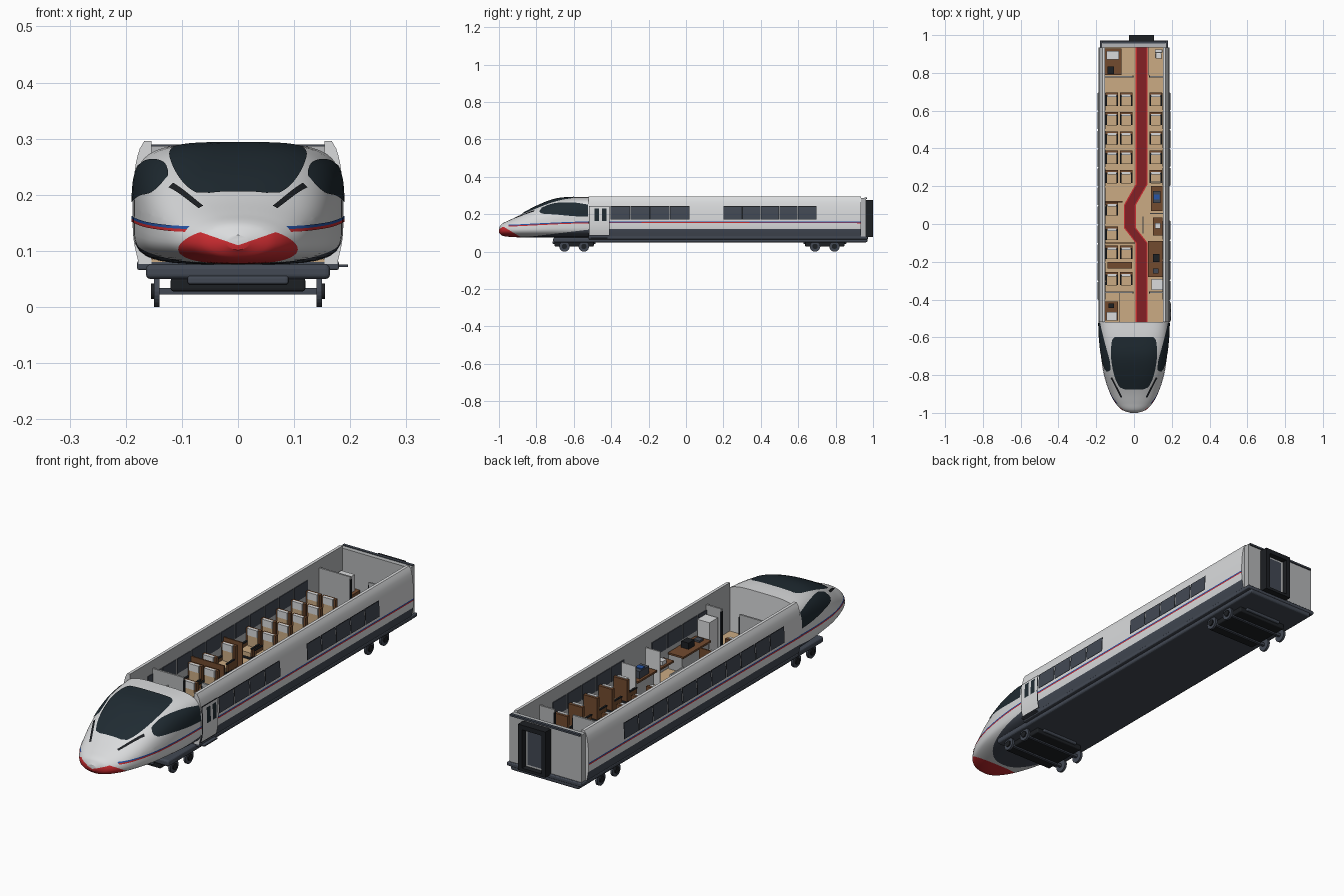
import bpy, bmesh, math
from mathutils import Vector

if "Cube" in bpy.data.objects:
    bpy.data.objects.remove(bpy.data.objects["Cube"])

COLOURS = dict(white=(.70, .71, .72), grey=(.46, .47, .48), slate=(.055, .066, .088), glass=(.014, .024, .032),
               black=(.012, .014, .017), red=(.6, .025, .03), blue=(.02, .09, .38), tan=(.6, .41, .23),
               brown=(.17, .07, .028), carpet=(.23, .014, .018))
NAMES = list(COLOURS)
MATS = {}
for key, rgb in COLOURS.items():
    m = bpy.data.materials.new(key + " paint")
    m.use_nodes = True
    m.diffuse_color = (*rgb, 1)
    m.node_tree.nodes["Principled BSDF"].inputs["Base Color"].default_value = (*rgb, 1)
    MATS[key] = m


def finish(name, bm, mats, smooth=False):
    mesh = bpy.data.meshes.new(name)
    bm.to_mesh(mesh)
    bm.free()
    ob = bpy.data.objects.new(name, mesh)
    bpy.context.collection.objects.link(ob)
    for key in mats:
        mesh.materials.append(MATS[key])
    if smooth:
        bpy.ops.object.select_all(action="DESELECT")
        ob.select_set(True)
        bpy.context.view_layer.objects.active = ob
        bpy.ops.object.shade_smooth_by_angle(angle=math.radians(35))
    return ob


def boxes(name, parts, bevel=0):
    """One object from boxes given as colour, x range, y range, z range."""
    bm = bmesh.new()
    mats = list(dict.fromkeys(p[0] for p in parts))
    for mat, xr, yr, zr in parts:
        ends = list(zip(xr, yr, zr))
        cube = bmesh.ops.create_cube(bm, size=1)["verts"]
        for v in cube:
            v.co = [ends[c > 0][i] for i, c in enumerate(v.co)]
        for f in {f for v in cube for f in v.link_faces}:
            f.material_index = mats.index(mat)
    ob = finish(name, bm, mats)
    if bevel:
        mod = ob.modifiers.new("soft edges", "BEVEL")
        mod.width, mod.segments = bevel, 3
    return ob


def curve(table, t):
    """Smooth interpolation through rows of (t, values...)."""
    t = min(max(t, table[0][0]), table[-1][0])
    i = max(k for k in range(len(table) - 1) if table[k][0] <= t)
    a, b = table[i], table[i + 1]
    before, after = table[max(i - 1, 0)], table[min(i + 2, len(table) - 1)]
    d = b[0] - a[0]
    s = (t - a[0]) / d
    out = []
    for k in range(1, len(a)):
        ta = (b[k] - before[k]) / (b[0] - before[0]) * d
        tb = (after[k] - a[k]) / (after[0] - a[0]) * d
        out.append(a[k] + s * ta + s * s * (3 * (b[k] - a[k]) - 2 * ta - tb)
                   + s ** 3 * (2 * (a[k] - b[k]) + ta + tb))
    return out


def grid(rows, core=.12, closed=False):
    """Surface through rows of points, facing away from the core line."""
    bm = bmesh.new()
    vs = [[bm.verts.new(p) for p in r] for r in rows]
    for a, b in zip(vs, vs[1:]):
        for j in range(len(a) - (not closed)):
            k = (j + 1) % len(a)
            bm.faces.new((a[j], a[k], b[k], b[j]))
    if closed:
        bm.faces.new(vs[0])
        bm.faces.new(vs[-1])
        bmesh.ops.recalc_face_normals(bm, faces=bm.faces)
    bm.normal_update()
    if sum(f.normal.dot(f.calc_center_median() - Vector((0, f.calc_center_median().y, core))) for f in bm.faces) < 0:
        bmesh.ops.reverse_faces(bm, faces=bm.faces)
    return bm


def span(a, b, n):
    return [a + (b - a) * i / n for i in range(n + 1)]


# Outer skin: nose stations (y, half width, bottom, top, widest height, squareness) and wall section
NOSE = [(-1, .02, .102, .128, .115, 2), (-.985, .062, .087, .148, .115, 2.1), (-.95, .097, .08, .166, .118, 2.2),
        (-.9, .125, .077, .19, .122, 2.4), (-.8, .158, .076, .243, .13, 2.8), (-.7, .175, .076, .281, .14, 3.2),
        (-.6, .184, .076, .291, .15, 3.8), (-.52, .187, .076, .292, .16, 4.2)]
WALL = [(.077, .177), (.12, .186), (.16, .188), (.21, .187), (.25, .183), (.28, .176), (.296, .167)]
CAB, REAR, INNER, FLOOR = -.52, .935, .154, .086


def side_x(y, z):
    if y > CAB:
        return curve(WALL, z)[0]
    w, low, top, mid, n = curve(NOSE, y)
    h = top - mid if z > mid else mid - low
    return w * max(0, 1 - (abs(z - mid) / h) ** n) ** (1 / n)


def top_z(x, y):
    w, low, top, mid, n = curve(NOSE, y)
    return mid + (top - mid) * max(0, 1 - (abs(x) / w) ** n) ** (1 / n)


def side_plate(name, ys, edges, mat, off, sides=(1, -1)):
    """Thin plate on the side skin; edges(y) gives its lower and upper height."""
    for s in sides:
        rows = [[(s * (side_x(y, z) + off), y, z) for z in span(*edges(y), 8)] for y in ys]
        finish(name, grid(rows), [mat], True)


# Nose shell, with the red chin and dark skirt cut in
rings = []
for t in span(0, 1, 40):
    y = -1 + (CAB + 1) * t * t
    w, low, top, mid, n = curve(NOSE, y)
    ring = []
    for k in range(64):
        c, s = math.cos(math.tau * k / 64), math.sin(math.tau * k / 64)
        h = top - mid if s > 0 else mid - low
        ring.append((w * math.copysign(abs(c) ** (2 / n), c), y, mid + h * math.copysign(abs(s) ** (2 / n), s)))
    rings.append(ring)
bm = grid(rings, closed=True)
cuts = [((0, -.92, .1), (0, .6, 1)), ((0, 0, .11), (.35, 0, -1)), ((0, 0, .11), (-.35, 0, -1)),
        ((0, -.86, .077), (0, -.12, 1))]
for co, no in cuts:
    bmesh.ops.bisect_plane(bm, geom=bm.verts[:] + bm.edges[:] + bm.faces[:], plane_co=co, plane_no=no)
for f in bm.faces:
    c = f.calc_center_median()
    if c.z < .1 - .6 * (c.y + .92) and c.z < .11 + .35 * abs(c.x):
        f.material_index = 1
    elif c.z < .077 + .12 * (c.y + .86) and c.y < CAB - .001:
        f.material_index = 2
finish("nose_shell", bm, ["white", "red", "slate"], True)

# Windscreen, cab side windows and wipers
SCREEN = [(-.875, .05), (-.865, .075), (-.8, .105), (-.7, .122), (-.625, .118), (-.605, .11), (-.598, .1)]
rows = [[(x, y, top_z(x, y) + .003) for x in span(-curve(SCREEN, y)[0], curve(SCREEN, y)[0], 16)]
        for y in span(SCREEN[0][0], SCREEN[-1][0], 32)]
finish("windscreen", grid(rows), ["glass"], True)
CAB_GLASS = [(-.782, .212, .22), (-.77, .204, .236), (-.7, .199, .26), (-.6, .19, .263), (-.525, .187, .252)]
side_plate("cab_side_window", span(-.782, -.525, 24), lambda y: curve(CAB_GLASS, y), "glass", .003)
for s in (1, -1):
    rows = []
    for t in span(0, 1, 10):
        x, y = .066 + .054 * t, -.918 + .105 * t
        rows.append([(s * (x + d), y - d / 2, top_z(x + d, y - d / 2) + .005) for d in (-.004, .004)])
    finish("wiper", grid(rows), ["black"])

# Side walls without a roof, with dark skirt and grey lining
for s in (1, -1):
    profile = [(s * curve(WALL, z)[0], z) for z in span(.077, .12, 4) + span(.13, .296, 12)]
    profile += [(s * INNER, .296), (s * INNER, .077)]
    bm = grid([[(x, y, z) for x, z in profile] for y in (CAB, REAR)], closed=True)
    for f in bm.faces:
        c = f.calc_center_median()
        inside = abs(c.x) < INNER + .001
        f.material_index = 2 if inside else 1 if c.z < .12 and abs(c.x) > .17 else 0
    finish("side_wall", bm, ["white", "slate", "grey"], True)

# Blue and red waist stripes
STRIPE = [(-.95, .139), (-.9, .141), (-.8, .146), (-.65, .153), (-.5, .157), (REAR, .157)]
stripe_ys = span(-.95, CAB, 30) + span(CAB + .001, REAR, 4)
for name, mat, low, high in (("blue_stripe", "blue", 0, .005), ("red_stripe", "red", -.005, 0)):
    side_plate(name, stripe_ys, lambda y: [curve(STRIPE, y)[0] + d for d in (low, high)], mat, .0015)

# Passenger windows, outside panes and inside panes
for s, start, end, count in ((1, -.404, .019, 4), (1, .2, .698, 5), (-1, -.404, .698, 11)):
    pitch = (end - start) / count
    for i in range(count):
        a, b = start + i * pitch + .004, start + (i + 1) * pitch - .004
        side_plate("window_frame", (a - .003, b + .003), lambda y: (.173, .243), "black", .003, (s,))
        side_plate("window", (a, b), lambda y: (.176, .24), "slate", .005, (s,))
        boxes("inner_window", [("slate", sorted((s * INNER, s * (INNER - .003))), (a, b), (.176, .24))])

# Entrance door and step
for name, a, b, low, high, mat, off in (
        ("door_frame", -.519, -.408, .086, .245, "black", .003), ("door_leaf", -.515, -.412, .09, .241, "white", .005),
        ("door_window", -.49, -.465, .165, .232, "glass", .007), ("door_window", -.45, -.425, .165, .232, "glass", .007)):
    side_plate(name, (a, b), lambda y: (low, high), mat, off, (1,))
boxes("door_step", [("slate", (.15, .196), (-.51, -.42), (.071, .076))])

# Underframe, bogies and wheels
boxes("underframe", [("slate", (-.164, .164), (-.71, .97), (.05, .076))], .008)
boxes("sill", [("slate", (-.18, .18), (CAB, .972), (.066, .082))], .004)
for y in (-.598, .742):
    boxes("bogie", [("black", (-.12, .12), (y - .105, y + .105), (.028, .052)),
                    ("slate", (-.09, .09), (y - .115, y + .115), (.04, .056))], .005)
    for wheel_y in (y - .052, y + .052):
        boxes("axle", [("slate", (-.142, .142), (wheel_y - .006, wheel_y + .006), (.022, .034))])
        for s in (1, -1):
            for mat, radius, x in (("slate", .028, .145), ("black", .014, .15)):
                bpy.ops.mesh.primitive_cylinder_add(vertices=24, radius=radius, depth=.01, rotation=(0, math.pi / 2, 0),
                                                    location=(s * x, wheel_y, .028))
                wheel = bpy.context.object
                wheel.name = "wheel" if mat == "slate" else "wheel_hub"
                wheel.data.materials.append(MATS[mat])

# Rear wall and gangway
boxes("rear_wall", [("grey", (-.172, .172), (REAR, .962), (.08, .287)), ("slate", (-.168, .168), (.955, .968), (.282, .29))])
GATE = .04
boxes("gangway", [("black", (GATE - .066, GATE - .046), (.96, 1), (.078, .276)),
                  ("black", (GATE + .046, GATE + .066), (.96, 1), (.078, .276)),
                  ("black", (GATE - .06, GATE + .06), (.96, 1), (.256, .276)),
                  ("black", (GATE - .06, GATE + .06), (.96, 1), (.078, .09)),
                  ("grey", (GATE - .046, GATE + .046), (.96, .975), (.09, .256)),
                  ("slate", (GATE - .034, GATE + .034), (.96, .979), (.1, .246))])

# Floor and winding carpet with bright edges
boxes("floor", [("tan", (-INNER, INNER), (CAB, REAR), (.08, FLOOR))])
PATH = [(GATE, CAB - .004), (GATE, -.1), (-.022, -.02), (-.022, .1), (GATE, .21), (GATE, REAR)]
for name, mat, half, lift in (("carpet_edge", "red", .032, .001), ("carpet", "carpet", .025, .002)):
    rows = [[(x - half, y, FLOOR + lift), (x + half, y, FLOOR + lift)] for x, y in PATH]
    finish(name, grid(rows, core=0), [mat])

# Partitions
for y in (.78, -.362):
    boxes("partition", [("grey", (-INNER, -.005), (y - .004, y + .004), (FLOOR, .262)),
                        ("grey", (.082, INNER), (y - .004, y + .004), (FLOOR, .262)),
                        ("black", (-.008, -.002), (y - .005, y + .005), (FLOOR, .25)),
                        ("black", (.08, .086), (y - .005, y + .005), (FLOOR, .25))])
for y, end in ((-.1, .005), (.118, -.06)):
    boxes("brown_screen", [("brown", (-INNER, end), (y - .003, y + .003), (FLOOR, .215))])
for y in (.222, .055):
    boxes("white_screen", [("white", (.085, INNER), (y - .003, y + .003), (FLOOR, .235))])


# Seats facing forward
def seat(x, y):
    w = .033
    parts = [("black", (x - .02, x + .02), (y - .02, y + .02), (FLOOR, .105)),
             ("tan", (x - .026, x + .026), (y - .036, y + .024), (.105, .124)),
             ("brown", (x - w, x + w), (y + .02, y + .036), (.105, .198)),
             ("tan", (x - .024, x + .024), (y + .015, y + .02), (.124, .17)),
             ("white", (x - .024, x + .024), (y + .013, y + .026), (.17, .2))]
    for s in (1, -1):
        parts += [("brown", sorted((x + s * .026, x + s * w)), (y - .03, y + .02), (.105, .138)),
                  ("black", sorted((x + s * .025, x + s * w)), (y - .034, y + .02), (.138, .143))]
    boxes("seat", parts)


for y in span(.25, .66, 4):
    for x in (-.117, -.042, .115):
        seat(x, y)
for y in (-.15, -.29):
    for x in (-.117, -.042):
        seat(x, y)
for y in (.08, -.05):
    seat(-.117, y)

# Tables, buffet counter and appliances
boxes("table", [("brown", (-.14, -.01), (-.236, -.2), (.135, .142)), ("black", (-.09, -.06), (-.222, -.214), (FLOOR, .135))])
boxes("buffet_counter", [("brown", (.075, .15), (-.28, -.09), (.15, .158)), ("grey", (.085, .15), (-.275, -.095), (FLOOR, .15)),
                         ("black", (.1, .135), (-.2, -.16), (.158, .185)), ("slate", (.1, .13), (-.262, -.235), (.158, .166))])
boxes("fridge", [("white", (.092, .15), (-.35, -.292), (FLOOR, .225))])
boxes("desk", [("brown", (.1, .15), (-.06, .035), (.14, .148)), ("white", (.11, .14), (-.025, .005), (.148, .165)),
               ("white", (.045, .05), (-.05, .04), (FLOOR, .14))])
boxes("bar", [("brown", (.09, .15), (.07, .2), (.15, .158)), ("grey", (.1, .15), (.075, .195), (FLOOR, .15)),
              ("slate", (.1, .14), (.11, .175), (.158, .19)), ("blue", (.105, .135), (.13, .155), (.19, .194))])

# Washroom and vestibule fittings
boxes("washroom_unit", [("brown", (-INNER, -.065), (.79, .93), (FLOOR, .13)), ("white", (-.145, -.08), (.87, .915), (.13, .2)),
                        ("black", (-.14, -.105), (.795, .835), (.13, .16))])
boxes("toilet", [("white", (.115, .145), (.875, .905), (FLOOR, .12)), ("white", (.11, .15), (.905, .925), (FLOOR, .155))], .004)
boxes("washroom_screen", [("grey", (.076, .08), (.785, REAR), (FLOOR, .2))])
boxes("vestibule_unit", [("brown", (-INNER, -.085), (-.51, -.41), (FLOOR, .14)), ("white", (-.145, -.09), (-.51, -.465), (.14, .2)),
                         ("black", (-.135, -.105), (-.445, -.42), (.14, .16)), ("grey", (-.08, -.076), (CAB, -.366), (FLOOR, .21))])
